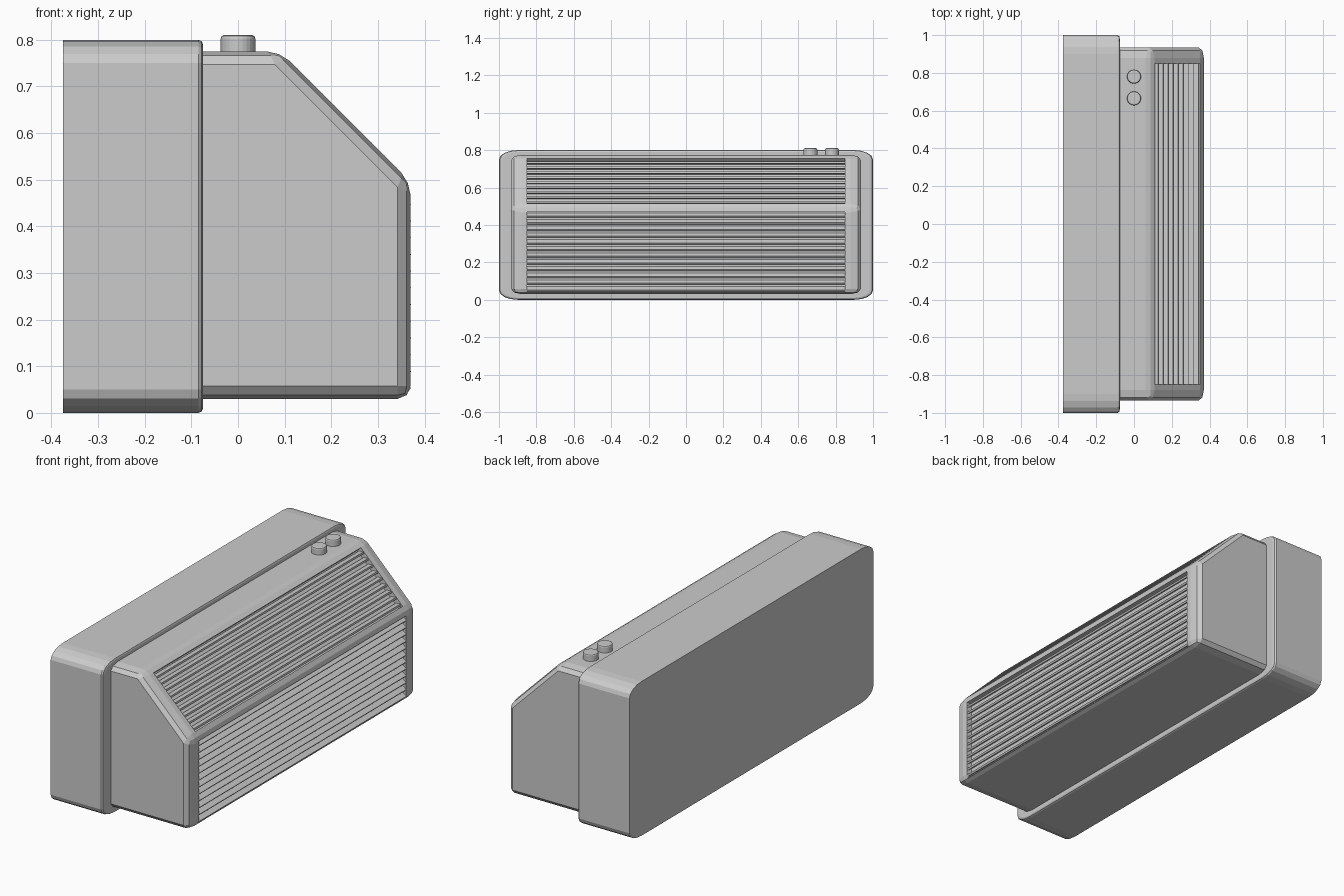
import bpy, bmesh
from math import radians
from mathutils import Matrix, Vector

if "Cube" in bpy.data.objects:
    bpy.data.objects.remove(bpy.data.objects["Cube"])


def to_object(name, bm):
    bmesh.ops.recalc_face_normals(bm, faces=bm.faces[:])
    mesh = bpy.data.meshes.new(name)
    bm.to_mesh(mesh)
    bm.free()
    ob = bpy.data.objects.new(name, mesh)
    bpy.context.collection.objects.link(ob)
    return ob


def bevel(bm, edges, offset, segments):
    bmesh.ops.bevel(bm, geom=edges, offset=offset, offset_type='OFFSET', segments=segments,
                    profile=0.5, affect='EDGES', clamp_overlap=True)


def add_box(bm, size, matrix):
    bmesh.ops.create_cube(bm, size=1, matrix=matrix @ Matrix.Diagonal((*size, 1)))


def on_plane(edge, x):
    return all(abs(v.co.x - x) < 1e-4 for v in edge.verts)


# Corners are rounded at half width, then stretched in y for elliptical corners
STRETCH = (1, 2, 1)

# Rear box: square back edge, rounded corners, softened front rim
bm = bmesh.new()
add_box(bm, (0.3, 1.0, 0.8), Matrix.Translation((-0.225, 0, 0.4)))
bevel(bm, [e for e in bm.edges if abs(e.verts[0].co.x - e.verts[1].co.x) > 0.1], 0.05, 4)
bevel(bm, [e for e in bm.edges if on_plane(e, -0.075)], 0.01, 2)
bmesh.ops.scale(bm, vec=STRETCH, verts=bm.verts[:])
to_object("rear_box", bm)

# Front housing: chamfered profile extruded along y
bm = bmesh.new()
profile = [(-0.09, 0.03), (0.37, 0.03), (0.37, 0.495), (0.09, 0.775), (-0.09, 0.775)]
face = bm.faces.new([bm.verts.new((x, -0.4675, z)) for x, z in profile])
ext = bmesh.ops.extrude_face_region(bm, geom=[face], use_keep_orig=True)
bmesh.ops.translate(bm, vec=(0, 0.935, 0),
                    verts=[g for g in ext["geom"] if isinstance(g, bmesh.types.BMVert)])
bmesh.ops.recalc_face_normals(bm, faces=bm.faces[:])
bevel(bm, [e for e in bm.edges if not on_plane(e, -0.09)], 0.028, 2)
bmesh.ops.scale(bm, vec=STRETCH, verts=bm.verts[:])
housing = to_object("front_housing", bm)


# Louvred vent: recess cut into the housing and filled with tilted slats
def vent(name, centre, angle, length, count):
    frame = Matrix.Translation(Vector(centre)) @ Matrix.Rotation(radians(angle), 4, 'Y')
    bm = bmesh.new()
    add_box(bm, (0.06, 1.7, length), frame)
    cutter = to_object(name + "_cutter", bm)
    cutter.hide_render = True
    cutter.hide_viewport = True
    cutter.display_type = 'WIRE'
    cut = housing.modifiers.new(name, 'BOOLEAN')
    cut.operation = 'DIFFERENCE'
    cut.solver = 'EXACT'
    cut.object = cutter
    bm = bmesh.new()
    pitch = length / count
    for i in range(count):
        t = -length / 2 + pitch * (i + 0.5)
        add_box(bm, (0.03, 1.7, 0.01),
                frame @ Matrix.Translation((-0.014, 0, t)) @ Matrix.Rotation(radians(35), 4, 'Y'))
    to_object(name + "_slats", bm)


vent("front_vent", (0.37, 0, 0.255), 0, 0.43, 12)
vent("sloped_vent", (0.23, 0, 0.635), -45, 0.339, 9)

# Round push buttons on the top
for i, y in enumerate((0.665, 0.78)):
    bm = bmesh.new()
    bmesh.ops.create_cone(bm, cap_ends=True, segments=24, radius1=0.037, radius2=0.037,
                          depth=0.05, matrix=Matrix.Translation((0, y, 0.785)))
    bevel(bm, [e for e in bm.edges if all(v.co.z > 0.8 for v in e.verts)], 0.007, 2)
    to_object(f"button_{i + 1}", bm)
